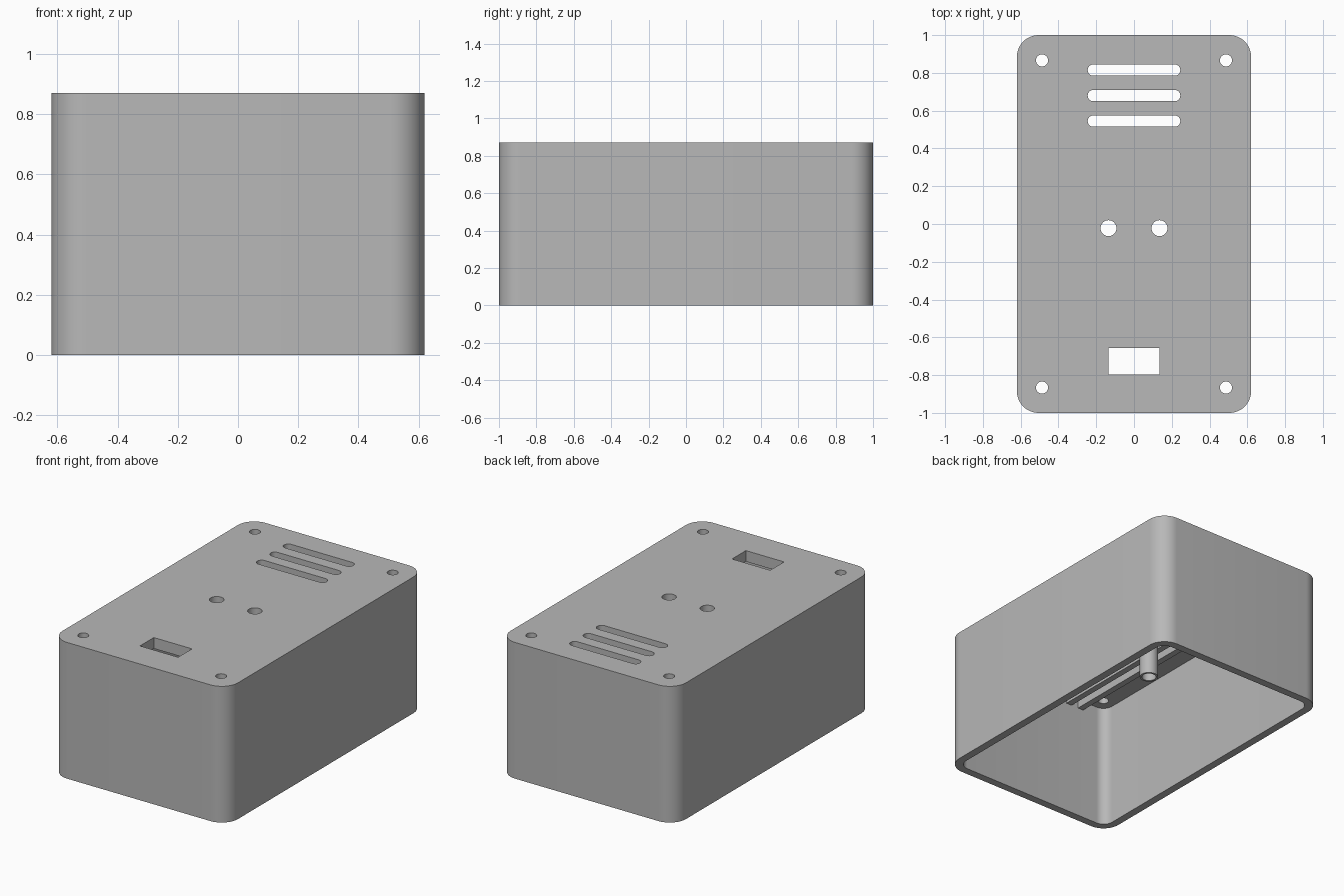
import bpy, bmesh, math

if "Cube" in bpy.data.objects:
    bpy.data.objects.remove(bpy.data.objects["Cube"], do_unlink=True)

W, D, H = 1.24, 2.0, 0.87      # outer size
WALL, CEILING = 0.05, 0.80     # side wall thickness, underside of the lid
CORNER = 0.115

grey = bpy.data.materials.new("plain grey")
grey.use_nodes = True
grey.diffuse_color = (0.48, 0.48, 0.48, 1)
grey.node_tree.nodes["Principled BSDF"].inputs["Base Color"].default_value = grey.diffuse_color


def rounded_prism(bm, x, y, w, d, r, z0, z1, steps=12):
    """Vertical prism with a rounded rectangle, slot, circle or plain box outline."""
    pts = []
    for i, (sx, sy) in enumerate(((1, 1), (-1, 1), (-1, -1), (1, -1))):
        cx, cy = x + sx * (w / 2 - r), y + sy * (d / 2 - r)
        for k in range(steps + 1 if r else 1):
            a = (i + k / steps) * math.pi / 2
            pts.append((cx + r * math.cos(a), cy + r * math.sin(a), z0))
    face = bm.faces.new([bm.verts.new(p) for p in pts])
    top = bmesh.ops.extrude_face_region(bm, geom=[face])["geom"]
    verts = [v for v in top if isinstance(v, bmesh.types.BMVert)]
    bmesh.ops.translate(bm, verts=verts, vec=(0, 0, z1 - z0))


def make(name, prisms):
    bm = bmesh.new()
    for p in prisms:
        rounded_prism(bm, *p)
    # Slot and circle outlines have coincident arc ends
    bmesh.ops.remove_doubles(bm, verts=bm.verts, dist=0.0002)
    bmesh.ops.recalc_face_normals(bm, faces=bm.faces)
    me = bpy.data.meshes.new(name)
    bm.to_mesh(me)
    bm.free()
    me.materials.append(grey)
    ob = bpy.data.objects.new(name, me)
    bpy.context.scene.collection.objects.link(ob)
    return ob


def cut(ob, cutter):
    mod = ob.modifiers.new("cut", "BOOLEAN")
    mod.operation, mod.solver, mod.object = "DIFFERENCE", "EXACT", cutter
    bpy.context.view_layer.update()
    dg = bpy.context.evaluated_depsgraph_get()
    me = bpy.data.meshes.new_from_object(ob.evaluated_get(dg))
    ob.modifiers.clear()
    ob.data = me


def circle(x, y, r, z0, z1):
    return (x, y, 2 * r, 2 * r, r, z0, z1)


# Enclosure shell, open underneath
case = make("case_shell", [(0, 0, W, D, CORNER, 0, H)])
cavity = make("cavity_cutter", [(0, 0, W - 2 * WALL, D - 2 * WALL, CORNER - WALL, -0.1, CEILING)])

# Lid openings: screw holes, button holes, vent slots, window
Z0, Z1 = 0.3, 1.0
openings = [circle(sx * 0.487, sy * 0.866, 0.032, Z0, Z1) for sx in (-1, 1) for sy in (-1, 1)]
buttons = [(sx * 0.135, -0.022) for sx in (-1, 1)]
openings += [circle(x, y, 0.042, Z0, Z1) for x, y in buttons]
openings += [(0, y, 0.49, 0.06, 0.03, Z0, Z1) for y in (0.815, 0.68, 0.545)]
openings.append((0, -0.727, 0.27, 0.14, 0, Z0, Z1))
holes = make("opening_cutter", openings)

cut(case, cavity)
cut(case, holes)

# Button guide tubes under the lid
tubes = make("button_guide_tubes", [circle(x, y, 0.055, 0.46, CEILING + 0.01) for x, y in buttons])
cut(tubes, holes)

# Lengthwise rails under the lid
rails = make("board_rails", [(s * x, 0, 0.04, D - 2 * WALL, 0, 0.74, CEILING + 0.01)
                             for s in (-1, 1) for x in (0.29, 0.38)])

for helper in (cavity, holes):
    bpy.data.objects.remove(helper, do_unlink=True)

# Smooth the rounded walls, keep edges crisp
for ob in (case, tubes, rails):
    bpy.ops.object.select_all(action="DESELECT")
    ob.select_set(True)
    bpy.context.view_layer.objects.active = ob
    bpy.ops.object.shade_smooth_by_angle(angle=math.radians(30))
